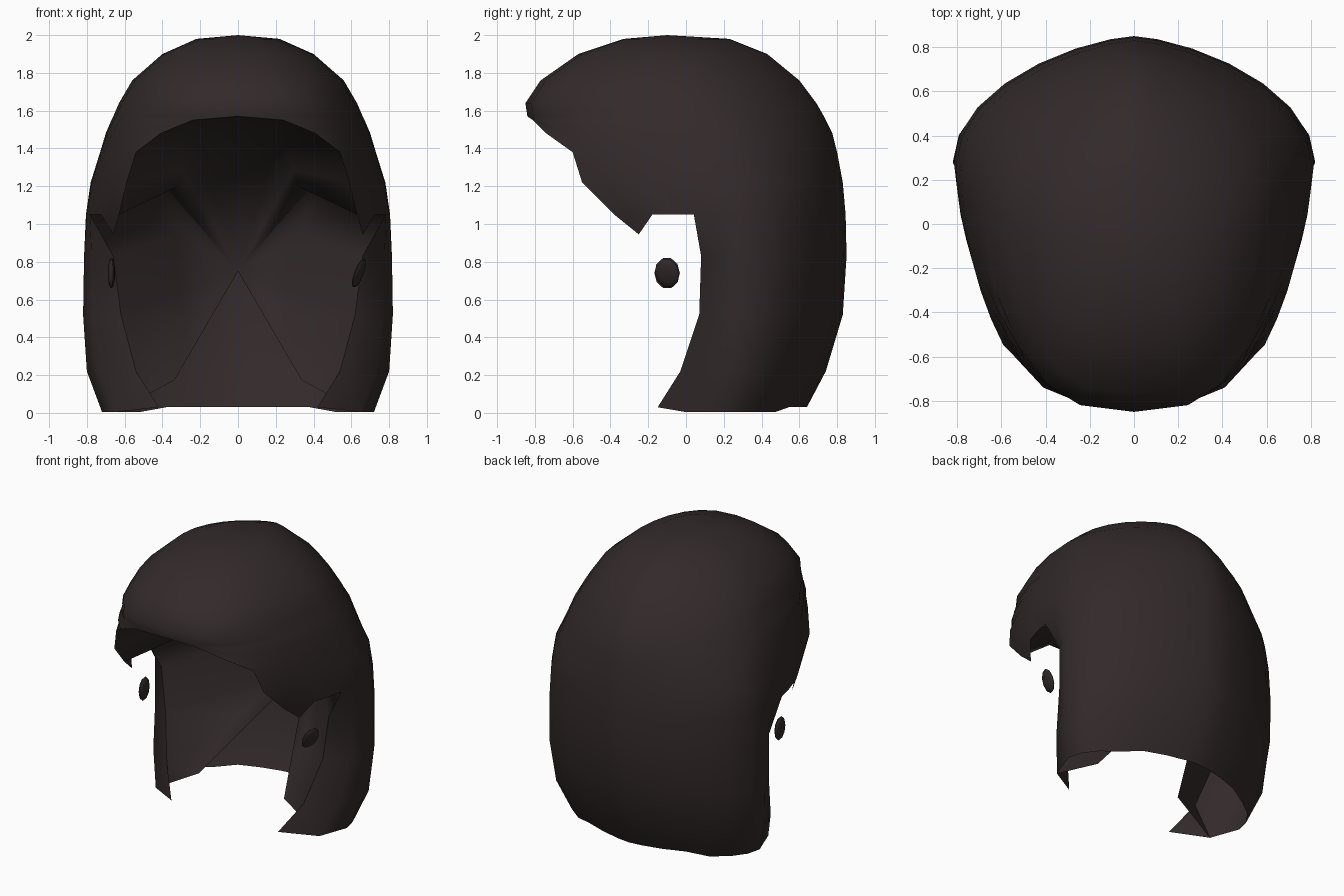
import bpy
import bmesh
from math import sin, cos, acos, pi
from mathutils import Matrix, Vector

cube = bpy.data.objects.get("Cube")
if cube:
    bpy.data.objects.remove(cube, do_unlink=True)

hair_mat = bpy.data.materials.new("dark_brown")
hair_mat.use_nodes = True
colour = (0.033, 0.023, 0.023, 1)
hair_mat.diffuse_color = colour
bsdf = hair_mat.node_tree.nodes["Principled BSDF"]
bsdf.inputs["Base Color"].default_value = colour
bsdf.inputs["Roughness"].default_value = 0.8

FRONT, BACK, NOTCH = 6, 7, 4


def make_object(name, bm, angle, mirrored=False):
    mesh = bpy.data.meshes.new(name)
    bm.to_mesh(mesh)
    bm.free()
    mesh.materials.append(hair_mat)
    obj = bpy.data.objects.new(name, mesh)
    bpy.context.collection.objects.link(obj)
    bpy.ops.object.select_all(action="DESELECT")
    obj.select_set(True)
    bpy.context.view_layer.objects.active = obj
    bpy.ops.object.shade_smooth_by_angle(angle=angle)
    if mirrored:
        obj.modifiers.new("mirror", "MIRROR").merge_threshold = 0.002


def section(bm, z, width, y_wide, y_back, y_edge, x_edge, power, start):
    """Half outline from the front edge round to the back centre."""
    t0 = acos((x_edge / width) ** (1 / power))
    length = (y_wide - y_edge) / sin(t0)
    row = {}
    for c in range(start, FRONT + 1):
        t = t0 * (FRONT - c) / (FRONT - start)
        x = width * max(cos(t), 0) ** power if c > start else x_edge
        row[c] = bm.verts.new((x, y_wide - length * sin(t), z))
    for c in range(1, BACK + 1):
        t = pi / 2 * c / BACK
        x = width * cos(t) ** 1.35 if c < BACK else 0
        row[FRONT + c] = bm.verts.new((x, y_wide + (y_back - y_wide) * sin(t), z))
    return row


# Hair shell: height, half width, widest y, back y, front edge y and x, roundness
upper = [
    (1.98, 0.22, -0.05, 0.23, -0.33, 0, 0.8),
    (1.90, 0.40, -0.05, 0.43, -0.57, 0, 0.75),
    (1.76, 0.56, 0.00, 0.60, -0.77, 0, 0.75),
    (1.64, 0.63, 0.05, 0.69, -0.85, 0, 0.7),
    (1.57, 0.66, 0.10, 0.73, -0.84, 0, 0.7),
    (1.55, 0.67, 0.10, 0.74, -0.81, 0.24, 0.7),
    (1.48, 0.70, 0.14, 0.775, -0.74, 0.41, 0.75),
    (1.38, 0.73, 0.18, 0.80, -0.60, 0.54, 0.85),
    (1.22, 0.78, 0.26, 0.83, -0.55, 0.59, 1.1),
    (1.05, 0.805, 0.27, 0.845, -0.38, 0.63, 1.3),
]
lower = [
    (0.83, 0.815, 0.28, 0.85, 0.08, 0.66, 0.9),
    (0.52, 0.82, 0.28, 0.83, 0.07, 0.62, 0.8),
    (0.22, 0.80, 0.26, 0.74, -0.03, 0.54, 0.7),
    (0.03, 0.72, 0.20, 0.64, -0.15, 0.42, 0.7),
]
bm = bmesh.new()
rows = [section(bm, *r, 0) for r in upper] + [section(bm, *r, NOTCH) for r in lower]

pole = bm.verts.new((0, -0.10, 2.0))
last = FRONT + BACK
for c in range(last):
    bm.faces.new((pole, rows[0][c], rows[0][c + 1]))
for a, b in zip(rows, rows[1:]):
    for c in range(min(b), last):
        bm.faces.new((a[c], b[c], b[c + 1], a[c + 1]))

# Pointed sideburn in front of the ear gap
tip = bm.verts.new((0.66, -0.25, 0.945))
temple = rows[len(upper) - 1]
for c in range(2):
    bm.faces.new((temple[c], tip, temple[c + 1]))

# Hem dips slightly at the sides
for c in range(NOTCH + 1, FRONT + 4):
    rows[-1][c].co.z = 0.005

# Rim of the face opening, from the fringe centre down the side lock
rim_verts = [r[0] for r in rows[4:len(upper)]]
rim_verts += [temple[c] for c in range(2, NOTCH + 1)]
rim_verts += [r[NOTCH] for r in rows[len(upper):-1]]
rim = [v.co.copy() for v in rim_verts]
lock_tip = rows[-1][NOTCH].co.copy()
lock_hem = rows[-1][NOTCH + 1].co.copy()

bmesh.ops.recalc_face_normals(bm, faces=bm.faces)
make_object("hair_shell", bm, pi / 2, mirrored=True)

# Lining: a vaulted fan from the rim to one point at the back of the neck
bm = bmesh.new()
nape_co = Vector((0, 0.79, 0.75))
nape = bm.verts.new(nape_co)
edge, middle = [], []
for p in rim:
    lift = 0.3 * min(max((p.z - 0.6) / 0.45, 0), 1)
    edge.append(bm.verts.new(p))
    middle.append(bm.verts.new(p.lerp(nape_co, 0.5) + Vector((0, 0, lift))))
for i in range(len(rim) - 1):
    bm.faces.new((edge[i], middle[i], middle[i + 1], edge[i + 1]))
    bm.faces.new((middle[i], nape, middle[i + 1]))

# Lower end of the lining tucks back to the hem behind the lock
hem = bm.verts.new(lock_hem)
fold = bm.verts.new(lock_tip.lerp(nape_co, 0.2))
bm.faces.new((edge[-1], fold, hem))
bm.faces.new((edge[-1], middle[-1], fold))
bm.faces.new((middle[-1], nape, fold))
make_object("inner_lining", bm, pi, mirrored=True)


# Small lens-shaped ear studs
def ear_stud(name, centre, lean, turn):
    bm = bmesh.new()
    bmesh.ops.create_uvsphere(bm, u_segments=10, v_segments=6, radius=1)
    bmesh.ops.rotate(bm, verts=bm.verts, matrix=Matrix.Rotation(pi / 2, 3, "Y"))
    bmesh.ops.scale(bm, verts=bm.verts, vec=(0.018, 0.068, 0.083))
    spin = Matrix.Rotation(turn, 3, "Z") @ Matrix.Rotation(lean, 3, "Y")
    bmesh.ops.rotate(bm, verts=bm.verts, matrix=spin)
    bmesh.ops.translate(bm, verts=bm.verts, vec=Vector(centre))
    make_object(name, bm, pi / 3)


ear_stud("left_ear_stud", (0.64, -0.10, 0.74), 0.35, -0.3)
ear_stud("right_ear_stud", (-0.67, -0.10, 0.74), 0.0, 0.12)
